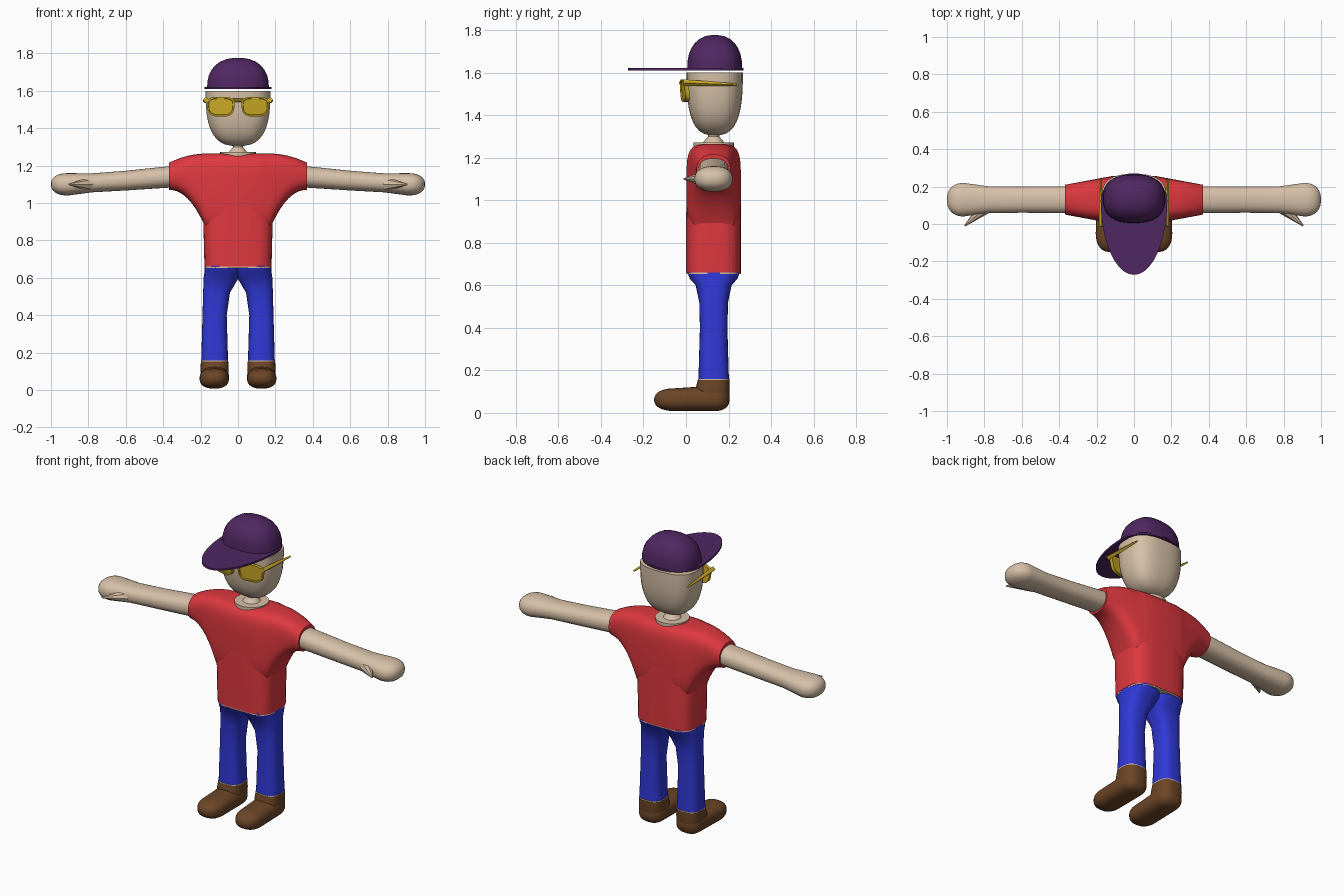
import bpy, bmesh, math
from mathutils import Vector

cube = bpy.data.objects.get("Cube")
if cube:
    bpy.data.objects.remove(cube, do_unlink=True)


def material(name, *rgb):
    mat = bpy.data.materials.new(name)
    mat.use_nodes = True
    color = (*rgb, 1)
    mat.diffuse_color = color
    mat.node_tree.nodes["Principled BSDF"].inputs["Base Color"].default_value = color
    return mat


skin = material("skin", .68, .53, .39)
red = material("shirt red", .73, .04, .05)
blue = material("trouser blue", .03, .04, .68)
brown = material("shoe brown", .15, .06, .02)
purple = material("cap purple", .08, .02, .12)
gold = material("glasses gold", .62, .42, .02)

# Depth of the body's centre line
MID = .13


def finish(name, bm, mat):
    bmesh.ops.recalc_face_normals(bm, faces=bm.faces)
    mesh = bpy.data.meshes.new(name)
    bm.to_mesh(mesh)
    bm.free()
    mesh.materials.append(mat)
    ob = bpy.data.objects.new(name, mesh)
    bpy.context.collection.objects.link(ob)
    bpy.ops.object.select_all(action='DESELECT')
    ob.select_set(True)
    bpy.context.view_layer.objects.active = ob
    bpy.ops.object.shade_smooth_by_angle(angle=math.radians(35))
    return ob


def rounded(start, end, center_a, center_b, half_a, half_b, bulge, steps=7):
    """Rings that close into a dome between two positions."""
    rings = []
    for i in range(steps + 1):
        u = math.sin(i / steps * math.pi * .475)
        size = (1 - u ** bulge) ** (1 / bulge)
        rings.append((start + (end - start) * u, center_a, center_b,
                      half_a * size, half_b * size))
    return rings


def loft(name, axis, rings, mat, power=2.5, side=1, count=28):
    """Skin superellipse rings (position, centers, half sizes, [power])."""
    order = {'x': (2, 0, 1), 'y': (0, 2, 1), 'z': (0, 1, 2)}[axis]
    bm = bmesh.new()
    loops = []
    for position, center_a, center_b, half_a, half_b, *own_power in rings:
        exponent = 2 / (own_power[0] if own_power else power)
        loop = []
        for i in range(count):
            angle = math.tau * (i + .5) / count
            c, s = math.cos(angle), math.sin(angle)
            local = (center_a + half_a * math.copysign(abs(c) ** exponent, c),
                     center_b + half_b * math.copysign(abs(s) ** exponent, s),
                     position)
            x, y, z = (local[k] for k in order)
            loop.append(bm.verts.new((x * side, y, z)))
        loops.append(loop)
    for lower, upper in zip(loops, loops[1:]):
        for i in range(count):
            j = (i + 1) % count
            bm.faces.new((lower[i], lower[j], upper[j], upper[i]))
    bm.faces.new(loops[0])
    bm.faces.new(loops[-1])
    return finish(name, bm, mat)


def bar(name, start, end, start_radius, end_radius, mat, sides=8):
    """Tapered rod between two points."""
    bm = bmesh.new()
    a, b = Vector(start), Vector(end)
    bmesh.ops.create_cone(bm, cap_ends=True, segments=sides, radius1=start_radius,
                          radius2=end_radius, depth=(b - a).length)
    turn = (b - a).to_track_quat('Z', 'Y')
    for v in bm.verts:
        v.co = turn @ v.co + (a + b) / 2
    return finish(name, bm, mat)


# Shirt: upright body, and one span whose underside sweeps out into the sleeves
loft("shirt_body", 'z', [(.66, 0, MID, .18, .13), (.9, 0, MID, .186, .13),
                         (1.15, 0, MID, .17, .126)], red, power=3.6)
sleeve = []
for step in range(-3, 11):
    u = step / 10
    out = max(u, 0)
    top = 1.265 - .05 * out ** 2
    bottom = 1.07 - .21 * (1 - out) ** 2.2
    sleeve.append((.17 + .2 * u, MID, (top + bottom) / 2,
                   .117 - .037 * u, (top - bottom) / 2, 4 - 1.7 * u))
other_sleeve = [(-ring[0], *ring[1:]) for ring in reversed(sleeve)]
loft("shirt_shoulders", 'x', other_sleeve + sleeve, red)

# Neck opening, flared neck and head
bar("neck_base", (0, MID, 1.25), (0, MID, 1.272), .095, .095, skin, sides=28)
bar("neck_flare", (0, MID, 1.265), (0, MID, 1.3), .055, .026, skin, sides=20)
bar("neck", (0, MID, 1.28), (0, MID, 1.34), .026, .03, skin, sides=20)
loft("head", 'z', rounded(1.6, 1.305, 0, .135, .174, .133, bulge=2.8, steps=10),
     skin, power=2.7)

# Cap: dome on a disc drawn out into the brim
loft("cap_dome", 'z', rounded(1.62, 1.777, 0, .135, .166, .13, bulge=2.3), purple)
bm = bmesh.new()
bmesh.ops.create_cone(bm, cap_ends=True, segments=40, radius1=.178,
                      radius2=.178, depth=.011)
for v in bm.verts:
    v.co.y *= 2.23 if v.co.y < 0 else .82
    v.co += Vector((0, .125, 1.616))
finish("cap_brim", bm, purple)

bar("glasses_bridge", (-.03, -.024, 1.55), (.03, -.024, 1.55), .009, .009, gold)

for word, side in (("left", 1), ("right", -1)):
    # Lens recessed in a raised rim, swept back and narrower at the bottom
    profile = ((0, 0), (.02, 0), (.02, .008), (.014, .01))
    lens = loft(word + "_lens", 'y',
                [(-depth, .092, 1.515, .077 - inset, .053 - inset)
                 for depth, inset in profile], gold, power=3.2, side=side)
    for v in lens.data.vertices:
        drop = (1.568 - v.co.z) * 9
        offset = abs(v.co.x) - .092
        v.co.x = side * (.092 + offset * (1.03 - .17 * drop))
        v.co.y += .15 * offset + .008 * drop
    bar(word + "_temple", (side * .172, -.012, 1.552), (side * .18, .24, 1.542),
        .016, .006, gold, sides=4)

    # Arm with mitten hand
    loft(word + "_arm", 'x', [(.34, MID, 1.142, .072, .058),
                              (.6, MID, 1.12, .07, .053),
                              (.78, MID, 1.108, .072, .051)]
         + rounded(.91, 1, MID, 1.1, .09, .06, bulge=2.3),
         skin, power=2.3, side=side)
    bar(word + "_thumb", (side * .8, .085, 1.1), (side * .905, -.01, 1.1),
        .036, .004, skin)

    # Trouser leg, joining its twin at the hips
    loft(word + "_leg", 'z', [(.158, .125, MID, .072, .072),
                              (.4, .125, MID, .065, .065),
                              (.52, .115, MID, .072, .068),
                              (.6, .09, MID, .094, .085),
                              (.63, .08, MID, .1, .112),
                              (.665, .08, MID, .098, .126)],
         blue, power=2.7, side=side)
    loft(word + "_ankle_band", 'z', [(z, .125, MID, .073, .074) for z in (.152, .159)],
         skin, power=2.7, side=side)

    # Shoe: rounded heel to rounded toe, plus the ankle
    heel = rounded(.13, .205, .125, .068, .077, .06, bulge=2.5)
    toe = rounded(-.05, -.15, .127, .062, .078, .054, bulge=2.3)
    loft(word + "_shoe", 'y', heel[::-1] + toe, brown, side=side)
    loft(word + "_shoe_ankle", 'z', [(.05, .125, .12, .07, .08),
                                     (.11, .125, .125, .076, .081),
                                     (.154, .125, MID, .074, .075)],
         brown, power=2.7, side=side)

# Waist strip under the shirt hem
loft("waist_band", 'z', [(z, 0, MID, .178, .128) for z in (.653, .662)],
     skin, power=3.6)
